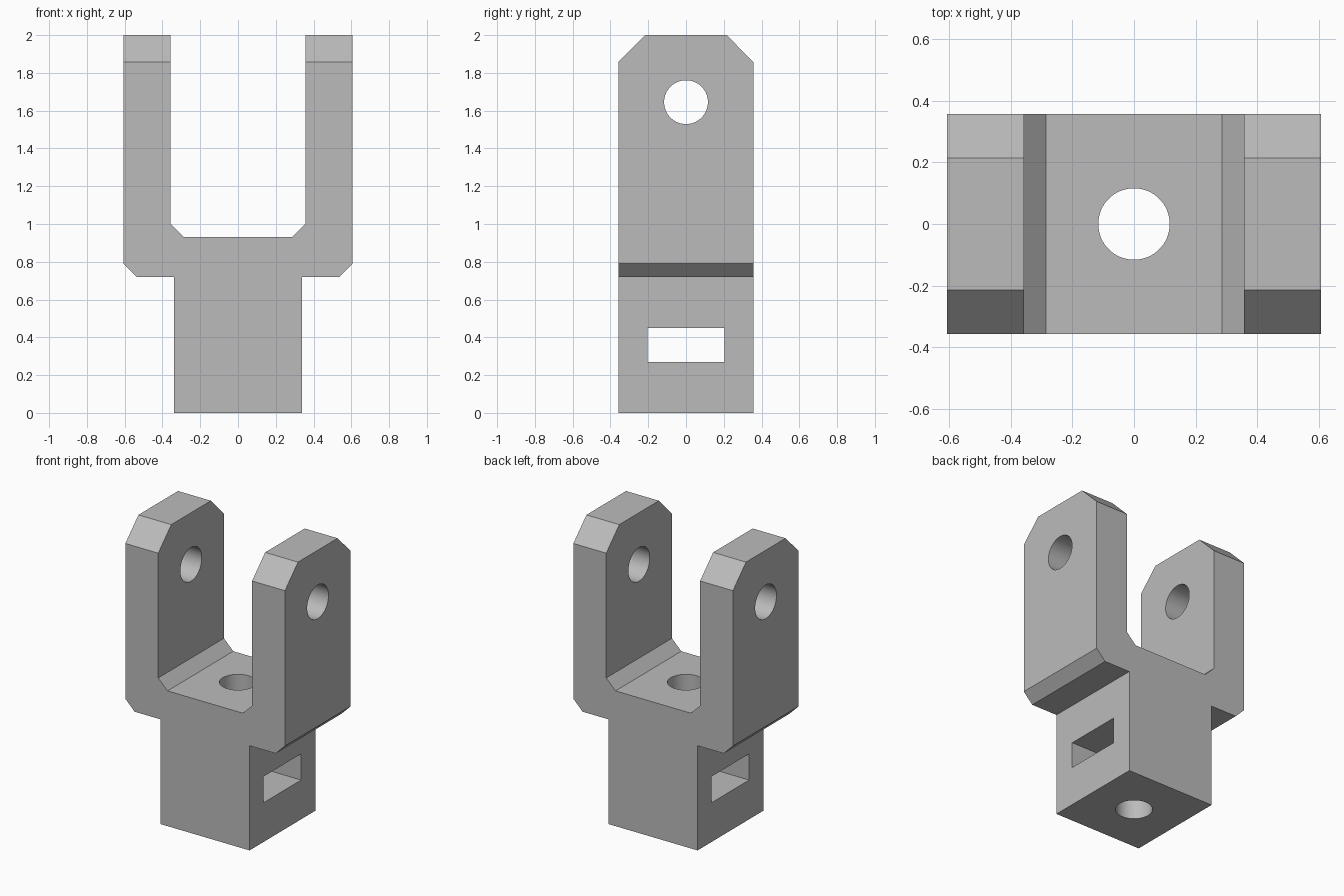
import bpy
import bmesh
import math

default = bpy.data.objects.get("Cube")
if default:
    bpy.data.objects.remove(default, do_unlink=True)

DEPTH = 0.357      # half depth of the fork
TOP = 2.0
HOLE = 0.116       # radius of all round holes

grey = bpy.data.materials.new("plain grey")
grey.use_nodes = True
colour = (0.5, 0.5, 0.5, 1)
grey.diffuse_color = colour
grey.node_tree.nodes["Principled BSDF"].inputs["Base Color"].default_value = colour


def cut(target, cutter):
    """Subtract the cutter that was just added, then remove it."""
    cutter.hide_render = True
    mod = target.modifiers.new("cut", 'BOOLEAN')
    mod.operation = 'DIFFERENCE'
    mod.solver = 'EXACT'
    mod.object = cutter
    bpy.context.view_layer.objects.active = target
    bpy.ops.object.modifier_apply(modifier=mod.name)
    bpy.data.objects.remove(cutter, do_unlink=True)


def round_cutter(name, location, length, rotation=(0, 0, 0)):
    bpy.ops.mesh.primitive_cylinder_add(vertices=64, radius=HOLE, depth=length,
                                        location=location, rotation=rotation)
    bpy.context.object.name = name
    return bpy.context.object


# Fork outline: half profile (x, z) from the foot to the inside floor, mirrored
half = [(0.338, 0), (0.338, 0.72), (0.537, 0.72), (0.607, 0.79), (0.607, TOP),
        (0.357, TOP), (0.357, 1.0), (0.286, 0.93)]
outline = half + [(-x, z) for x, z in reversed(half)]

bm = bmesh.new()
face = bm.faces.new([bm.verts.new((x, -DEPTH, z)) for x, z in outline])
extruded = bmesh.ops.extrude_face_region(bm, geom=[face])
bmesh.ops.translate(bm, vec=(0, 2 * DEPTH, 0),
                    verts=[v for v in extruded["geom"] if isinstance(v, bmesh.types.BMVert)])
bmesh.ops.recalc_face_normals(bm, faces=bm.faces)

# Chamfer the front and back top edges of both arms
tips = [e for e in bm.edges
        if all(v.co.z > TOP - 0.01 for v in e.verts)
        and abs(e.verts[0].co.y - e.verts[1].co.y) < 0.01]
bmesh.ops.bevel(bm, geom=tips, offset=0.142, offset_type='OFFSET',
                segments=1, affect='EDGES')
bmesh.ops.recalc_face_normals(bm, faces=bm.faces)

mesh = bpy.data.meshes.new("clevis_fork")
bm.to_mesh(mesh)
bm.free()
mesh.materials.append(grey)
fork = bpy.data.objects.new("clevis_fork", mesh)
bpy.context.collection.objects.link(fork)

# Pin hole across both arms, bore down the shank
cut(fork, round_cutter("pin_hole_cutter", (0, 0, 1.645), 2, (0, math.pi / 2, 0)))
cut(fork, round_cutter("bore_cutter", (0, 0, 0.5), 1.4))

# Rectangular slot through the shank
bpy.ops.mesh.primitive_cube_add(size=1, location=(0, 0, 0.36))
slot = bpy.context.object
slot.name = "slot_cutter"
slot.scale = (1.5, 0.406, 0.18)
bpy.context.view_layer.update()
cut(fork, slot)

# Smooth hole walls, sharp edges elsewhere
bpy.ops.object.select_all(action='DESELECT')
fork.select_set(True)
bpy.context.view_layer.objects.active = fork
bpy.ops.object.shade_smooth_by_angle(angle=math.radians(30))
